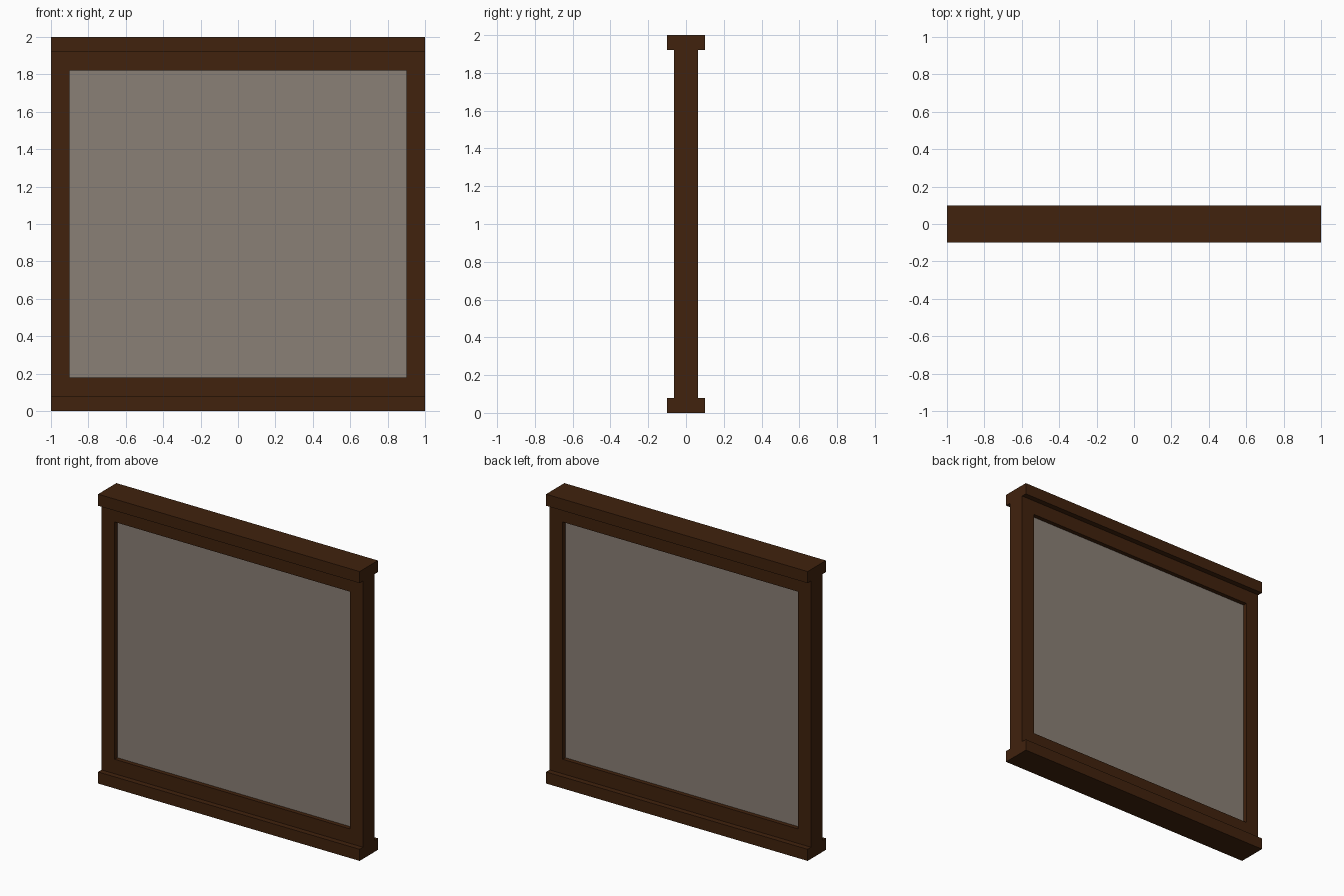
import bpy

if "Cube" in bpy.data.objects:
    bpy.data.objects.remove(bpy.data.objects["Cube"])


def material(name, rgb):
    m = bpy.data.materials.new(name)
    m.diffuse_color = (*rgb, 1.0)
    m.use_nodes = True
    m.node_tree.nodes["Principled BSDF"].inputs["Base Color"].default_value = m.diffuse_color
    return m


WOOD = material("dark brown wood", (0.052, 0.016, 0.004))
PAPER = material("warm grey panel", (0.254, 0.216, 0.181))


def box(name, lo, hi, mat):
    verts = [(x, y, z) for x in (lo[0], hi[0]) for y in (lo[1], hi[1]) for z in (lo[2], hi[2])]
    faces = [(0, 1, 3, 2), (4, 6, 7, 5), (0, 4, 5, 1), (2, 3, 7, 6), (0, 2, 6, 4), (1, 5, 7, 3)]
    me = bpy.data.meshes.new(name)
    me.from_pydata(verts, [], faces)
    me.materials.append(mat)
    ob = bpy.data.objects.new(name, me)
    bpy.context.collection.objects.link(ob)
    return ob


CAP, RAIL, POST = 0.08, 0.18, 0.1     # heights of cap and rail, width of post
D_CAP, D_FRAME, D_PANEL = 0.1, 0.0625, 0.033  # half depths

# Wide sill and cap
box("bottom_sill", (-1, -D_CAP, 0), (1, D_CAP, CAP), WOOD)
box("top_cap", (-1, -D_CAP, 2 - CAP), (1, D_CAP, 2), WOOD)

# Frame rails and posts
box("bottom_rail", (-1, -D_FRAME, CAP), (1, D_FRAME, RAIL), WOOD)
box("top_rail", (-1, -D_FRAME, 2 - RAIL), (1, D_FRAME, 2 - CAP), WOOD)
for name, x0 in (("left_post", -1), ("right_post", 1 - POST)):
    box(name, (x0, -D_FRAME, RAIL), (x0 + POST, D_FRAME, 2 - RAIL), WOOD)

# Recessed infill panel
box("infill_panel", (-1 + POST, -D_PANEL, RAIL), (1 - POST, D_PANEL, 2 - RAIL), PAPER)
